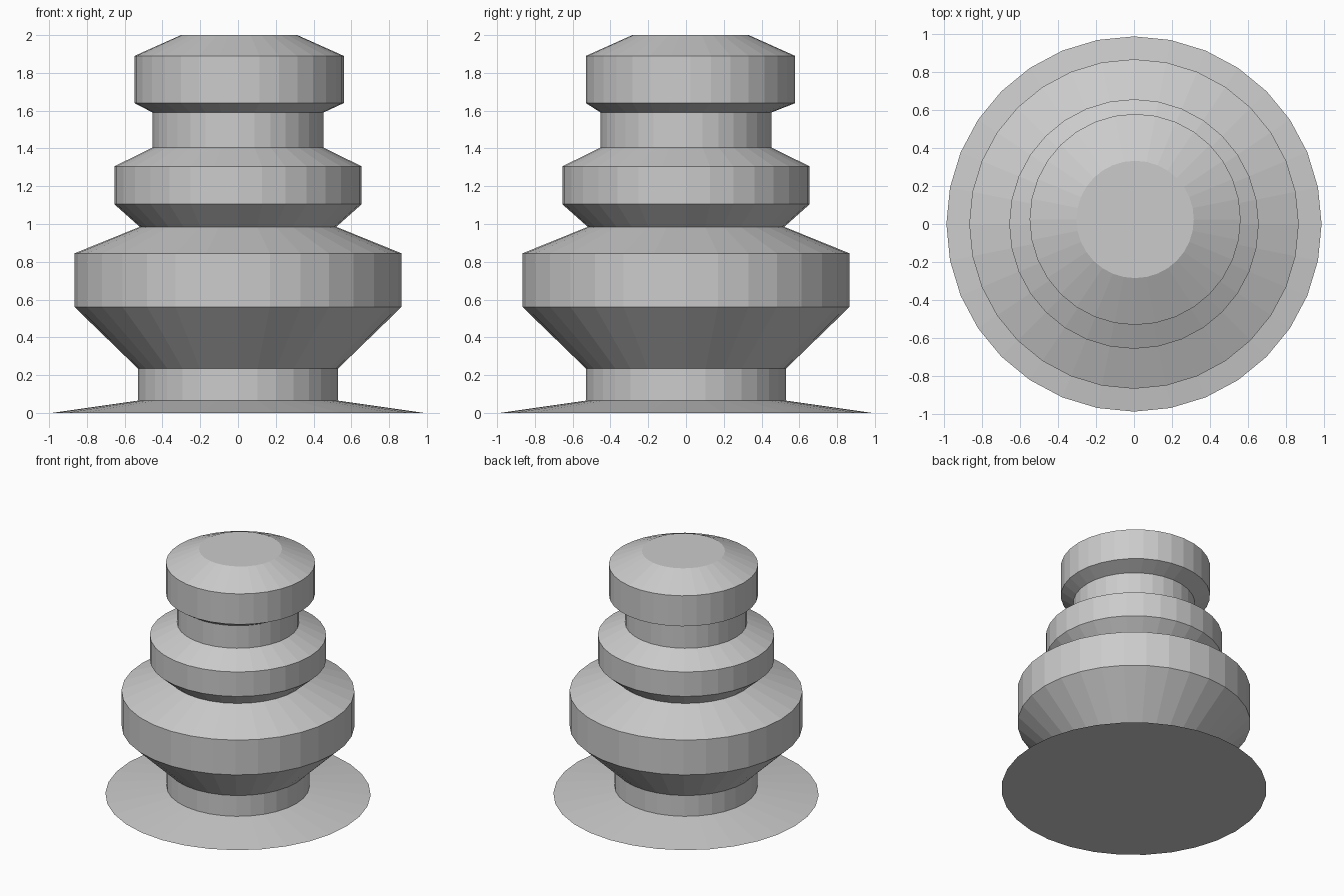
import bpy
import bmesh
from math import cos, sin, tau

SEGMENTS = 32

cube = bpy.data.objects.get("Cube")
if cube:
    bpy.data.objects.remove(cube, do_unlink=True)


def flat_material(name, colour):
    mat = bpy.data.materials.new(name)
    mat.use_nodes = True
    mat.diffuse_color = colour
    mat.node_tree.nodes["Principled BSDF"].inputs["Base Color"].default_value = colour
    return mat


def add_ring(bm, radius, z, centre=(0, 0)):
    return [bm.verts.new((centre[0] + radius * cos(tau * i / SEGMENTS),
                          centre[1] + radius * sin(tau * i / SEGMENTS), z))
            for i in range(SEGMENTS)]


# Turned body: wide flange, foot, large drum, small drum and neck
profile = [(0.985, 0), (0.53, 0.065), (0.53, 0.235), (0.865, 0.56),
           (0.865, 0.845), (0.52, 0.985), (0.655, 1.105), (0.655, 1.305),
           (0.452, 1.405), (0.452, 1.59)]
# Cap, set slightly off the main axis
cap_profile = [(0.554, 1.64), (0.554, 1.89), (0.308, 2)]
cap_centre = (0.006, 0.024)

bm = bmesh.new()
rings = [add_ring(bm, r, z) for r, z in profile]
rings += [add_ring(bm, r, z, cap_centre) for r, z in cap_profile]

# Walls between neighbouring rings, then the closed ends
for low, high in zip(rings, rings[1:]):
    for i in range(SEGMENTS):
        j = (i + 1) % SEGMENTS
        bm.faces.new((low[i], low[j], high[j], high[i]))
bm.faces.new(reversed(rings[0]))
bm.faces.new(rings[-1])

mesh = bpy.data.meshes.new("turned_post")
bm.to_mesh(mesh)
bm.free()
mesh.materials.append(flat_material("grey", (0.6, 0.6, 0.6, 1)))
post = bpy.data.objects.new("turned_post", mesh)
bpy.context.collection.objects.link(post)
